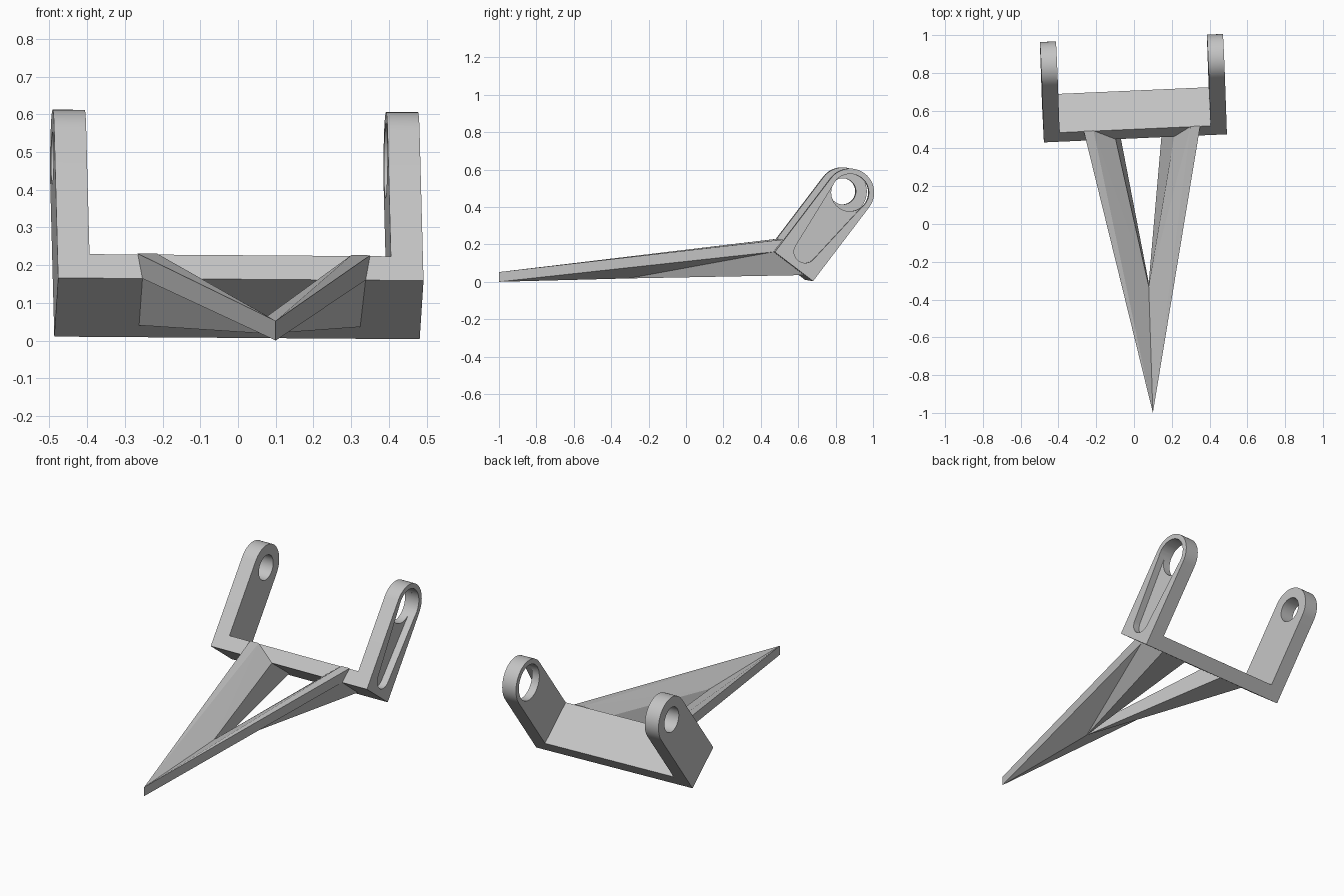
import bpy, bmesh
from math import cos, sin, pi
from mathutils import Vector, Matrix

cube = bpy.data.objects.get("Cube")
if cube:
    bpy.data.objects.remove(cube, do_unlink=True)

grey = bpy.data.materials.new("light grey")
grey.use_nodes = True
COLOUR = (0.55, 0.55, 0.55, 1)
grey.diffuse_color = COLOUR
grey.node_tree.nodes["Principled BSDF"].inputs["Base Color"].default_value = COLOUR

# Tilted bracket frame: U across, N from front to back of the plate, V along the ears
U = Vector((0.969, 0.043, -0.007)).normalized()
N = Vector((-0.009, 0.205, -0.156))
N = (N - U * N.dot(U)).normalized()
V = U.cross(N)
ORIGIN = Vector((0.0075, 0.4535, 0.1625))
FRAME = Matrix.Translation(ORIGIN) @ Matrix((U, N, V)).transposed().to_4x4()

HALF, DEPTH, PLATE, EAR = 0.485, 0.257, 0.08, 0.085
MID, PIVOT = DEPTH / 2, 0.497


def on_plate(u, n, v):
    return FRAME @ Vector((u, n, v))


def add_object(name, bm):
    bmesh.ops.recalc_face_normals(bm, faces=bm.faces)
    mesh = bpy.data.meshes.new(name)
    bm.to_mesh(mesh)
    bm.free()
    mesh.materials.append(grey)
    obj = bpy.data.objects.new(name, mesh)
    bpy.context.collection.objects.link(obj)
    return obj


def arc(n, v, r, start, end, steps):
    return [(n + r * cos(start + (end - start) * i / steps),
             v + r * sin(start + (end - start) * i / steps)) for i in range(steps + 1)]


def extrude(name, outline, u0, u1):
    """Extrude an (n, v) outline from u0 to u1 in the bracket frame."""
    bm = bmesh.new()
    face = bm.faces.new([bm.verts.new(on_plate(u0, n, v)) for n, v in outline])
    new = bmesh.ops.extrude_face_region(bm, geom=[face])["geom"]
    verts = [e for e in new if isinstance(e, bmesh.types.BMVert)]
    bmesh.ops.translate(bm, verts=verts, vec=U * (u1 - u0))
    return add_object(name, bm)


def cut(obj, cutter):
    """Subtract a cutter, bake the result and drop the cutter."""
    mod = obj.modifiers.new("cut", 'BOOLEAN')
    mod.operation, mod.solver, mod.object = 'DIFFERENCE', 'EXACT', cutter
    cutter.hide_render = True
    bpy.context.view_layer.update()
    graph = bpy.context.evaluated_depsgraph_get()
    baked = bpy.data.meshes.new_from_object(obj.evaluated_get(graph))
    obj.modifiers.clear()
    obj.data = baked
    bpy.data.objects.remove(cutter, do_unlink=True)


# Cross plate between the ears
extrude("cross_plate", [(0, 0), (DEPTH, 0), (DEPTH, PLATE), (0, PLATE)],
        EAR - HALF, HALF - EAR)

# Ears with rounded tops and pivot holes
ears = []
for name, side, hole in (("left_ear", 1, 0.1), ("right_ear", -1, 0.07)):
    outline = [(0, 0), (DEPTH, 0)] + arc(MID, PIVOT, MID, 0, pi, 24)
    ear = extrude(name, outline, side * (HALF - EAR), side * HALF)
    circle = arc(MID, PIVOT, hole, 0, 2 * pi, 40)[:-1]
    cut(ear, extrude("hole_cutter", circle, side * 0.3, side * 0.6))
    ears.append(ear)

# Tapered slot recessed into the outer face of the left ear
slot = arc(MID, PIVOT, 0.1, 0.08, pi - 0.08, 20) + arc(MID, 0.1, 0.06, pi + 0.08, 2 * pi - 0.08, 16)
cut(ears[0], extrude("slot_cutter", slot, HALF - 0.04, HALF + 0.05))

for ear in ears:
    bpy.ops.object.select_all(action='DESELECT')
    ear.select_set(True)
    bpy.context.view_layer.objects.active = ear
    bpy.ops.object.shade_smooth_by_angle(angle=0.5)


def strut(name, outer, ridge, inner, foot_outer, foot_inner):
    """Tapered strut running from the plate to the shared front tip."""
    points = {
        "tip_low": Vector((0.1, -1, 0)), "tip_top": Vector((0.1, -1, 0.052)),
        "fork_low": Vector((0.078, -0.31, 0.018)), "fork_top": Vector((0.078, -0.33, 0.065)),
        "outer_top": on_plate(outer, 0, PLATE + 0.003),
        "ridge": on_plate(ridge, 0, PLATE + 0.003),
        "outer_low": on_plate(outer * 0.96, 0, 0),
        "inner": on_plate(inner, 0, 0),
        "foot_outer": on_plate(foot_outer, 0.205, 0),
        "foot_inner": on_plate(foot_inner, 0.205, 0),
    }
    faces = (
        "tip_low tip_top outer_top outer_low", "tip_low outer_low fork_low",
        "fork_low outer_low foot_outer", "tip_top ridge outer_top",
        "tip_top fork_top ridge", "fork_top inner ridge",
        "fork_low foot_outer foot_inner", "fork_low foot_inner inner fork_top",
        "outer_top ridge inner outer_low", "outer_low inner foot_inner foot_outer",
        "tip_low fork_low fork_top tip_top",
    )
    bm = bmesh.new()
    verts = {key: bm.verts.new(co) for key, co in points.items()}
    for face in faces:
        bm.faces.new([verts[key] for key in face.split()])
    add_object(name, bm)


# Two struts forming the pointed fork
strut("left_strut", 0.345, 0.295, 0.205, 0.325, 0.16)
strut("right_strut", -0.272, -0.22, -0.105, -0.262, -0.1)
